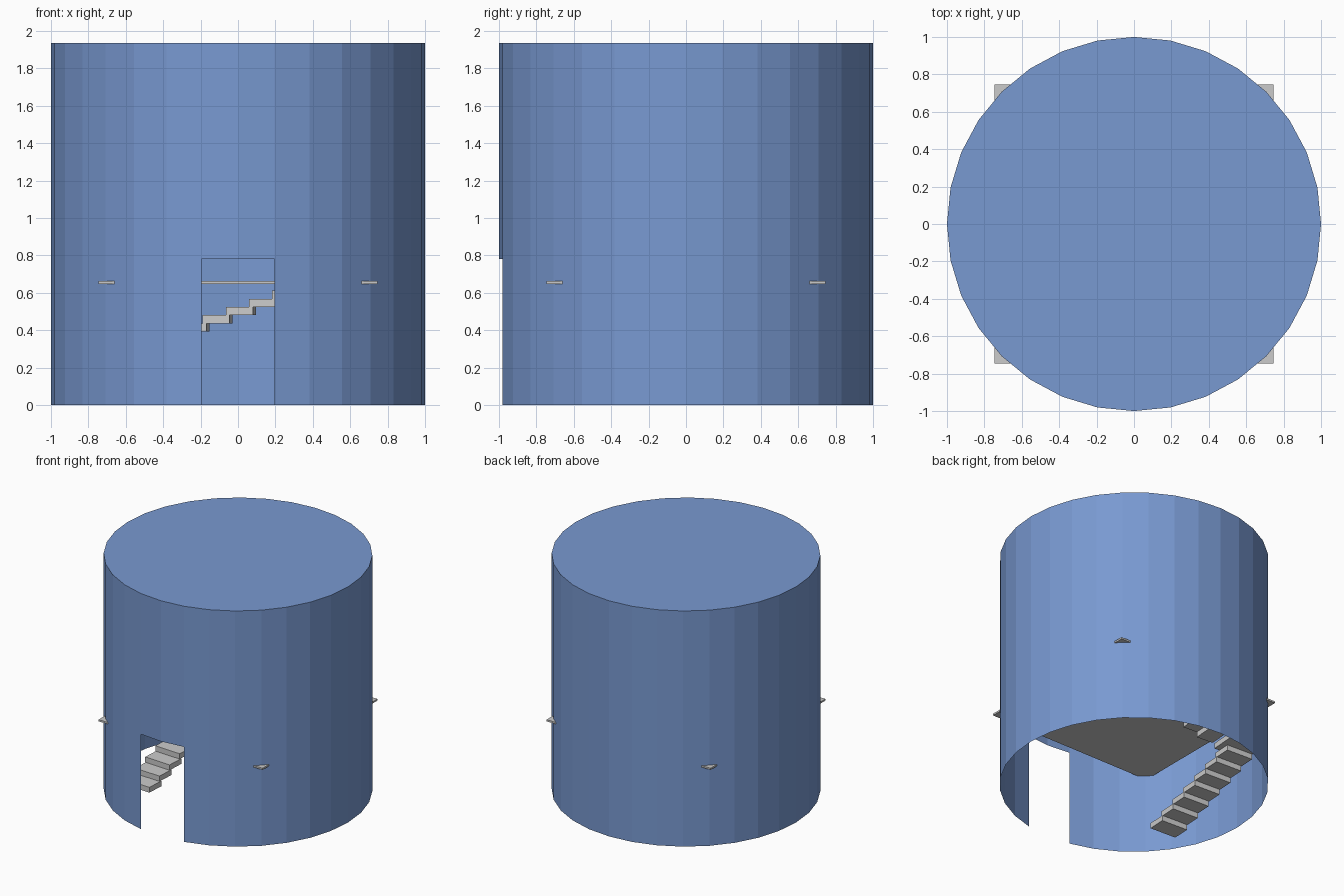
import bpy, bmesh
from math import sin, cos, radians, pi

if "Cube" in bpy.data.objects:
    bpy.data.objects.remove(bpy.data.objects["Cube"])

H, DOOR_H, SIDES = 1.935, 0.78, 32
FLOOR_Z, RISE = 0.655, 0.0437


def make_object(name, bm):
    bmesh.ops.recalc_face_normals(bm, faces=bm.faces)
    mesh = bpy.data.meshes.new(name)
    bm.to_mesh(mesh)
    bm.free()
    obj = bpy.data.objects.new(name, mesh)
    bpy.context.collection.objects.link(obj)
    return obj


def box(name, center, size, turn=0.0):
    bm = bmesh.new()
    bmesh.ops.create_cube(bm, size=1)
    bmesh.ops.scale(bm, vec=size, verts=bm.verts)
    obj = make_object(name, bm)
    obj.location = center
    obj.rotation_euler.z = radians(turn)
    return obj


# Tower wall: single-skin faceted cylinder, capped on top, doorway in the two front facets
bm = bmesh.new()
rings = []
for z in (0, DOOR_H, H):
    rings.append([bm.verts.new((sin(2 * pi * i / SIDES), -cos(2 * pi * i / SIDES), z))
                  for i in range(SIDES)])
for i in range(SIDES):
    j = (i + 1) % SIDES
    if i in (0, SIDES - 1):
        # lintel above the doorway
        bm.faces.new((rings[1][i], rings[1][j], rings[2][j], rings[2][i]))
    else:
        # full height facet, sharing the lintel corners where it meets the door
        loop = [rings[0][i], rings[0][j]]
        if j == SIDES - 1:
            loop.append(rings[1][j])
        loop += [rings[2][j], rings[2][i]]
        if i == 1:
            loop.append(rings[1][i])
        bm.faces.new(loop)
bm.faces.new(rings[2])
loose = [v for v in bm.verts if not v.link_faces]
bmesh.ops.delete(bm, geom=loose, context='VERTS')
wall = make_object("tower_wall", bm)
blue = bpy.data.materials.new("wall_blue")
blue.diffuse_color = (0.19, 0.32, 0.64, 1)
blue.use_nodes = True
blue.node_tree.nodes["Principled BSDF"].inputs["Base Color"].default_value = blue.diffuse_color
wall.data.materials.append(blue)

# Square upper floor whose corners poke through the wall
box("upper_floor", (0, 0, FLOOR_Z), (1.49, 1.49, 0.014))

# First stair flight along the left wall
for k in range(1, 8):
    box(f"lower_step_{k}", (-0.625 + 0.002 * k, -0.34 + 0.128 * (k - 1), RISE * (k - 0.5)),
        (0.23, 0.145, RISE), -3)

# Corner landing
box("landing", (-0.585, 0.51, RISE * 7.5), (0.28, 0.22, RISE), -4)

# Second flight along the back, up to the floor
for k in range(9, 15):
    box(f"upper_step_{k}", (-0.109 + 0.124 * (k - 11), 0.48 - 0.009 * (k - 11), RISE * (k - 0.5)),
        (0.145, 0.23, RISE), -4)
